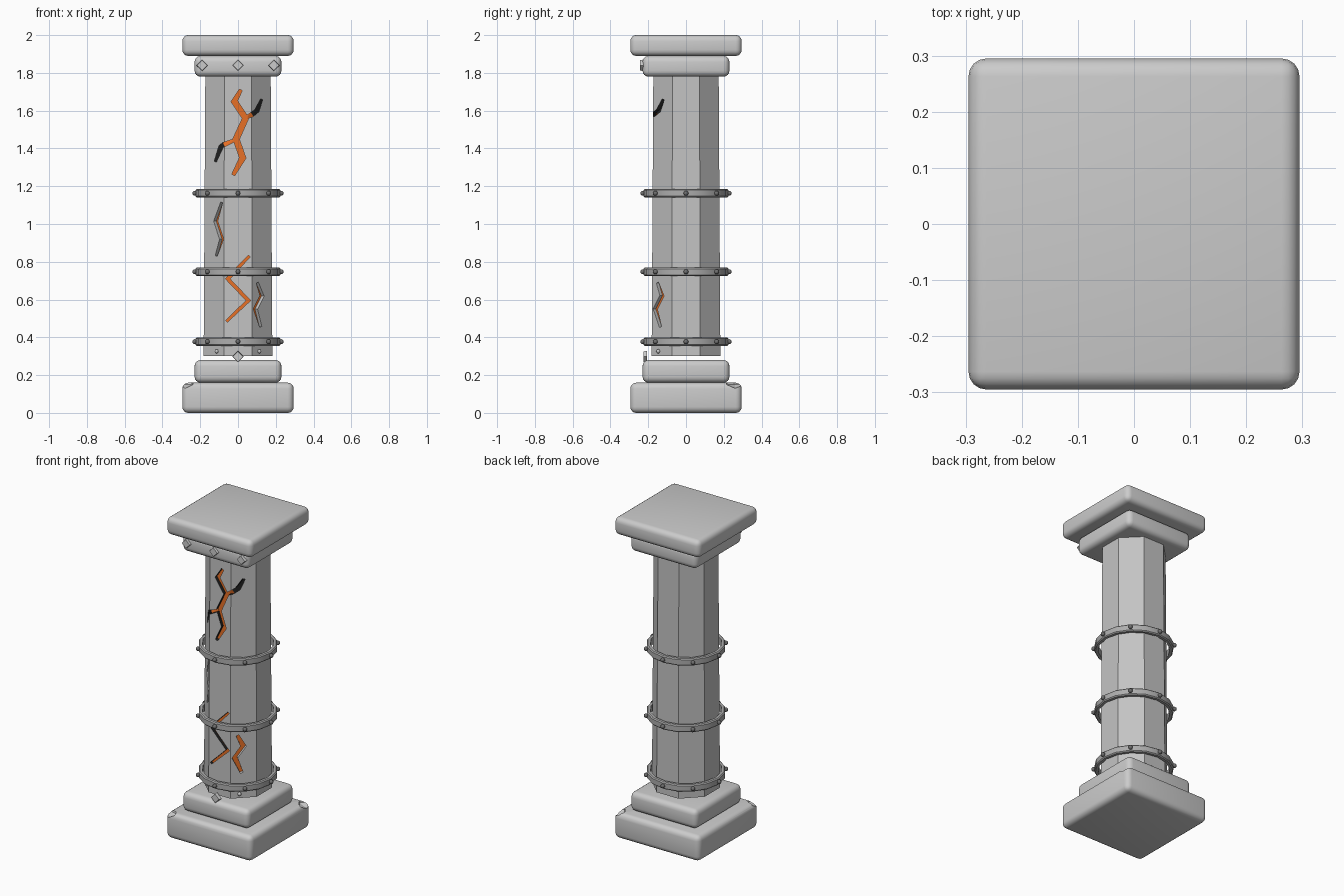
import bpy, bmesh, math
from mathutils import Matrix, Vector

if "Cube" in bpy.data.objects:
    bpy.data.objects.remove(bpy.data.objects["Cube"], do_unlink=True)


def material(name, r, g, b):
    m = bpy.data.materials.new(name)
    m.use_nodes = True
    m.diffuse_color = (r, g, b, 1)
    node = next(n for n in m.node_tree.nodes if n.type == 'BSDF_PRINCIPLED')
    node.inputs["Base Color"].default_value = (r, g, b, 1)
    return m


slab_stone = material("pale stone", 0.6, 0.6, 0.6)
shaft_stone = material("shaft stone", 0.55, 0.55, 0.55)
iron = material("band grey", 0.42, 0.42, 0.42)
stud_grey = material("stud grey", 0.16, 0.16, 0.16)
glow = material("glowing orange", 0.85, 0.17, 0.02)
soot = material("crack black", 0.015, 0.015, 0.015)


def finish(bm, name, mats, smooth=None):
    bmesh.ops.recalc_face_normals(bm, faces=bm.faces[:])
    mesh = bpy.data.meshes.new(name)
    bm.to_mesh(mesh)
    bm.free()
    for m in mats:
        mesh.materials.append(m)
    ob = bpy.data.objects.new(name, mesh)
    bpy.context.scene.collection.objects.link(ob)
    if smooth:
        mesh.shade_smooth()
        mesh.set_sharp_from_angle(angle=math.radians(smooth))
    return ob


def carve(ob, cutters):
    """Cut every cutter out of the object, bake the result, drop the cutters."""
    for c in cutters:
        c.hide_render = True
        mod = ob.modifiers.new("carve", 'BOOLEAN')
        mod.operation = 'DIFFERENCE'
        mod.solver = 'EXACT'
        mod.object = c
    bpy.context.view_layer.update()
    graph = bpy.context.evaluated_depsgraph_get()
    mesh = bpy.data.meshes.new_from_object(ob.evaluated_get(graph))
    ob.modifiers.clear()
    ob.data = mesh
    for c in cutters:
        bpy.data.objects.remove(c, do_unlink=True)


def slab(name, half, low, high):
    bm = bmesh.new()
    bmesh.ops.create_cube(bm, size=1)
    bmesh.ops.scale(bm, vec=(2 * half, 2 * half, high - low), verts=bm.verts)
    bmesh.ops.translate(bm, vec=(0, 0, (low + high) / 2), verts=bm.verts)
    bmesh.ops.bevel(bm, geom=bm.edges[:], offset=0.032, segments=4,
                    profile=0.5, affect='EDGES')
    return finish(bm, name, [slab_stone], 35)


# Stepped base and capital
base = slab("base_slab", 0.295, 0, 0.16)
slab("base_step", 0.23, 0.16, 0.28)
slab("capital_step", 0.23, 1.78, 1.89)
slab("capital_slab", 0.295, 1.89, 2.0)

# Broken corners of the base
chips = []
for x, y in ((-0.28, -0.29), (0.29, 0.26)):
    bm = bmesh.new()
    bmesh.ops.create_icosphere(bm, subdivisions=1, radius=0.055)
    bmesh.ops.scale(bm, vec=(1, 1, 0.65), verts=bm.verts)
    bmesh.ops.translate(bm, vec=(x, y, 0.165), verts=bm.verts)
    chips.append(finish(bm, "chip_cutter", [slab_stone]))
carve(base, chips)

# Tapered octagonal shaft
BOTTOM, TOP = 0.30, 1.79


def apothem(z):
    return 0.182 - 0.009 * (z - BOTTOM) / (TOP - BOTTOM)


bm = bmesh.new()
k = math.cos(math.pi / 8)
bmesh.ops.create_cone(bm, cap_ends=True, segments=8, radius1=apothem(BOTTOM) / k,
                      radius2=apothem(TOP) / k, depth=TOP - BOTTOM,
                      matrix=Matrix.Translation((0, 0, (BOTTOM + TOP) / 2))
                      @ Matrix.Rotation(math.pi / 8, 4, 'Z'))
shaft = finish(bm, "shaft", [shaft_stone, glow, soot])


def crack(path, width, angle, wall, depth):
    """Cutter that follows the shaft surface along a zigzag path."""
    bm = bmesh.new()
    pts = [Vector(p) for p in path]
    turn = Matrix.Rotation(math.radians(angle), 3, 'Z')
    rings = []
    for i, p in enumerate(pts):
        t = (pts[min(i + 1, len(pts) - 1)] - pts[max(i - 1, 0)]).normalized()
        end = i in (0, len(pts) - 1)
        side = Vector((-t.y, t.x)) * width * (0.25 if end else 0.5)
        ring = []
        for sign, lift in ((1, 0.03), (-1, 0.03), (-1, -depth), (1, -depth)):
            q = p + side * sign
            a = apothem(q.y)
            d = min(a, a * math.sqrt(2) - abs(q.x)) + lift
            ring.append(bm.verts.new(turn @ Vector((q.x, -d, q.y))))
        rings.append(ring)
    for i, (a, b) in enumerate(zip(rings, rings[1:])):
        outer = abs(pts[i].x + pts[i + 1].x) / 2 > 0.075
        for j in range(4):
            n = (j + 1) % 4
            f = bm.faces.new((a[j], a[n], b[n], b[j]))
            f.material_index = (2 if outer else 1) if j == 2 else wall
    for ring in (rings[0], rings[-1]):
        bm.faces.new(ring).material_index = wall
    bmesh.ops.triangulate(bm, faces=bm.faces[:])
    return finish(bm, "crack_cutter", [shaft_stone, glow, soot])


# Glowing cracks: upper branching crack, lower zigzag, two on the slanted faces
carve(shaft, [
    crack([(0.015, 1.71), (-0.02, 1.65), (0.04, 1.56), (-0.01, 1.45),
           (0.025, 1.35), (-0.025, 1.26)], 0.034, 0, 2, 0.02),
    crack([(0.035, 1.56), (0.075, 1.58), (0.1, 1.6), (0.125, 1.66)], 0.024, 0, 2, 0.018),
    crack([(-0.005, 1.45), (-0.075, 1.42), (-0.09, 1.41), (-0.12, 1.33)],
          0.024, 0, 2, 0.018),
    crack([(0.06, 0.83), (-0.055, 0.71), (0.055, 0.595), (-0.06, 0.485)],
          0.024, 0, 2, 0.018),
    crack([(0.055, 1.115), (0.01, 1.015), (0.055, 0.92), (0.015, 0.83)],
          0.03, -45, 0, 0.02),
    crack([(-0.035, 0.69), (0.0, 0.62), (-0.05, 0.55), (-0.01, 0.455)],
          0.032, 45, 0, 0.02),
])


def add_stud(bm, x, y, z, r):
    bmesh.ops.create_uvsphere(bm, u_segments=10, v_segments=6, radius=r,
                              matrix=Matrix.Translation((x, y, z)))


# Three loose bands, each with eight studs
for label, z in (("lower", 0.377), ("middle", 0.747), ("upper", 1.163)):
    bm = bmesh.new()
    section = [(0.203, -0.022), (0.219, -0.022), (0.225, -0.016),
               (0.225, 0.016), (0.219, 0.022), (0.203, 0.022)]
    loops = []
    for i in range(16):
        a = math.tau * i / 16
        loops.append([bm.verts.new((r * math.cos(a), r * math.sin(a), z + h))
                      for r, h in section])
    for i in range(16):
        a, b = loops[i], loops[(i + 1) % 16]
        for j in range(len(section)):
            n = (j + 1) % len(section)
            bm.faces.new((a[j], b[j], b[n], a[n]))
    finish(bm, label + "_band", [iron], 30)

    bm = bmesh.new()
    for i in range(8):
        a = math.tau * i / 8
        add_stud(bm, 0.229 * math.cos(a), 0.229 * math.sin(a), z, 0.013)
    finish(bm, label + "_band_studs", [stud_grey], 60)

# Small pale studs at the foot of the shaft
bm = bmesh.new()
for x in (-0.113, 0.113):
    add_stud(bm, x, -0.147, 0.326, 0.011)
finish(bm, "foot_studs", [slab_stone], 60)

# Diamond ornaments on the capital and above the base step
for name, x, y, z in (("capital_diamond_right", -0.19, -0.234, 1.84),
                      ("capital_diamond_centre", 0, -0.234, 1.84),
                      ("capital_diamond_left", 0.19, -0.234, 1.84),
                      ("base_diamond", 0, -0.216, 0.298)):
    bm = bmesh.new()
    bmesh.ops.create_cone(bm, cap_ends=True, segments=4, radius1=0.031, radius2=0.027,
                          depth=0.02, matrix=Matrix.Translation((x, y, z))
                          @ Matrix.Rotation(math.pi / 2, 4, 'X'))
    finish(bm, name, [slab_stone])
